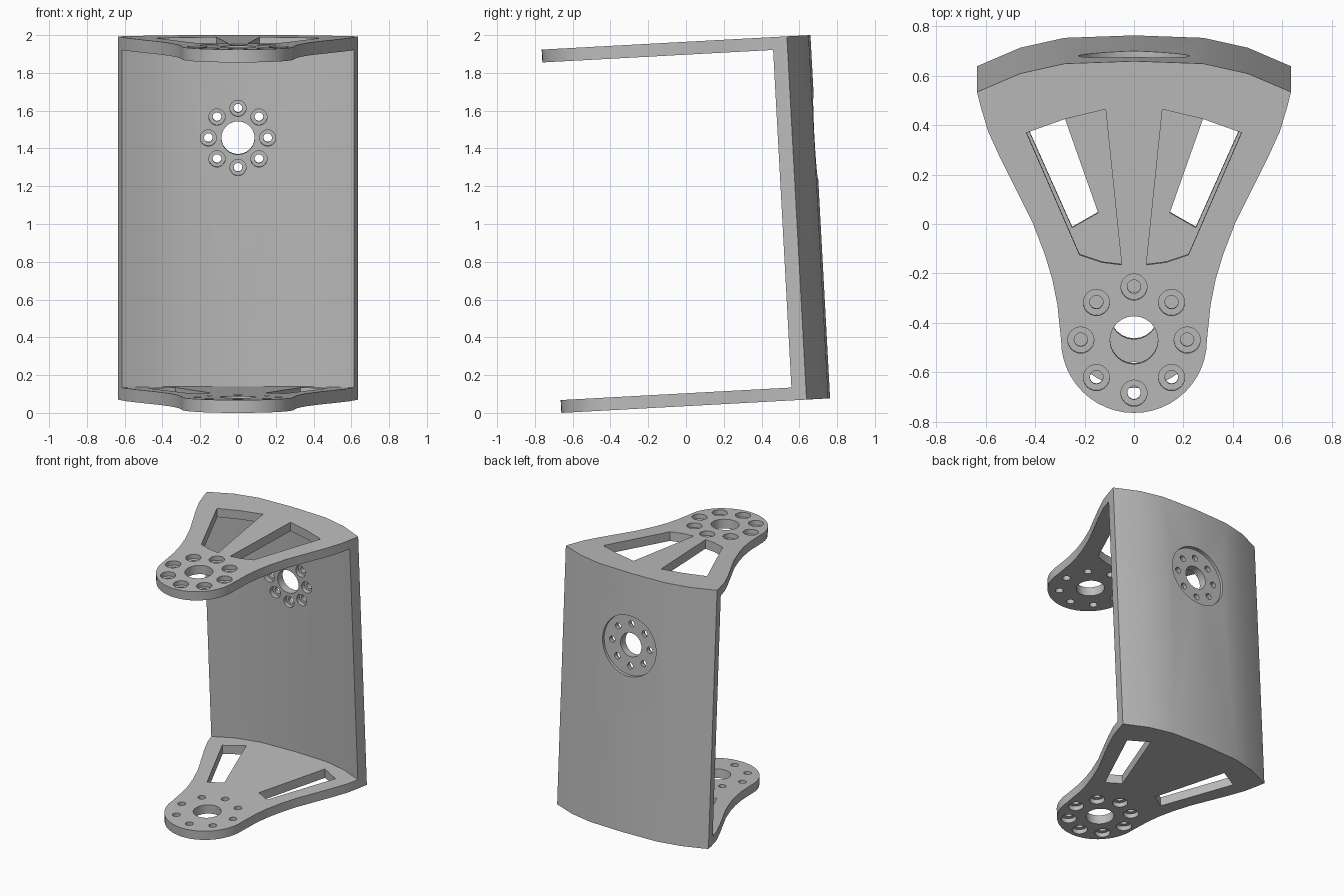
import bpy, bmesh
from math import sin, cos, pi, radians
from mathutils import Matrix

cube = bpy.data.objects.get("Cube")
if cube:
    bpy.data.objects.remove(cube, do_unlink=True)

HEIGHT, SHEET, WALL = 1.926, 0.068, 0.085
TILT = radians(3.1)
HUB_U, HUB_R = 0.295, 0.295      # rounded plate end
PORT_W = 1.385                   # height of the wall port


def prism(bm, pts, lo, hi, axis="z"):
    """Extrude a closed 2D outline between lo and hi along an axis."""
    def place(p, h):
        return (p[0], p[1], h) if axis == "z" else (p[0], h, p[1])
    rings = [[bm.verts.new(place(p, h)) for p in pts] for h in (lo, hi)]
    bm.faces.new(rings[0])
    bm.faces.new(rings[1])
    n = len(pts)
    for i in range(n):
        j = (i + 1) % n
        bm.faces.new((rings[0][i], rings[0][j], rings[1][j], rings[1][i]))


def circle(x, y, r, n=24):
    return [(x + r * cos(2 * pi * i / n), y + r * sin(2 * pi * i / n)) for i in range(n)]


def bolt_ring(cy, ring, r):
    return [circle(ring * cos(i * pi / 4), cy + ring * sin(i * pi / 4), r) for i in range(8)]


def mirrored(pts):
    return [(-x, y) for x, y in pts]


def make_object(name, bm):
    bmesh.ops.recalc_face_normals(bm, faces=bm.faces[:])
    mesh = bpy.data.meshes.new(name)
    bm.to_mesh(mesh)
    bm.free()
    obj = bpy.data.objects.new(name, mesh)
    bpy.context.collection.objects.link(obj)
    return obj


# Solid blank: rounded front, flared sides, curved back
arc = [(HUB_R * sin(i * pi / 24), HUB_U - HUB_R * cos(i * pi / 24)) for i in range(1, 13)]
flare = [(.31, .44), (.33, .54), (.36, .64), (.41, .77), (.48, .91),
         (.54, 1.03), (.59, 1.14), (.62, 1.24), (.635, 1.30)]
back = [(.46, 1.375), (.28, 1.415)]
half = arc + flare + back
bm = bmesh.new()
prism(bm, [(0, 0)] + half + [(0, 1.425)] + mirrored(half)[::-1], 0, HEIGHT)
bracket = make_object("bracket", bm)

# Space between the two plates, in front of the curved wall
inner = [(.8, -.2), (.8, 1.14), (.635, 1.30 - WALL)] + [(x, u - WALL) for x, u in back]
cavity = bmesh.new()
prism(cavity, inner + [(0, 1.425 - WALL)] + mirrored(inner)[::-1], SHEET, HEIGHT - SHEET)

# Through holes and plate windows
through = bmesh.new()
for c in [circle(0, HUB_U, .097)] + bolt_ring(HUB_U, .215, .027):
    prism(through, c, -.1, HEIGHT + .1)
for c in [circle(0, PORT_W, .088)] + bolt_ring(PORT_W, .157, .023):
    prism(through, c, 1.25, 1.6, "y")
top_window = [(.05, .60), (.13, .61), (.22, .64), (.435, 1.135), (.28, 1.19), (.115, 1.23)]
low_window = [(.145, .71), (.25, .65), (.475, 1.155), (.33, 1.235)]
for flip in (list, mirrored):
    prism(through, flip(top_window), HEIGHT - .15, HEIGHT + .1)
    prism(through, flip(low_window), -.1, .15)

# Counterbores and the round recess on the back
bores = bmesh.new()
for c in bolt_ring(HUB_U, .215, .053):
    prism(bores, c, -.1, SHEET / 2)
    prism(bores, c, HEIGHT - SHEET / 2, HEIGHT + .1)
for c in bolt_ring(PORT_W, .157, .043):
    prism(bores, c, 1.25, 1.368, "y")
prism(bores, circle(0, PORT_W, .225, 40), 1.397, 1.6, "y")

# Cut everything out of the blank
cutters = [make_object(n, b) for n, b in
           (("cavity_cutter", cavity), ("hole_cutter", through), ("bore_cutter", bores))]
for cutter in cutters:
    cutter.hide_render = True
    mod = bracket.modifiers.new(cutter.name, "BOOLEAN")
    mod.operation = "DIFFERENCE"
    mod.solver = "EXACT"
    mod.object = cutter
bpy.context.view_layer.update()
final = bpy.data.meshes.new_from_object(bracket.evaluated_get(bpy.context.evaluated_depsgraph_get()))
bracket.modifiers.clear()
bracket.data = final
for cutter in cutters:
    bpy.data.objects.remove(cutter, do_unlink=True)

# Lean the bracket back
final.transform(Matrix.Translation((0, -.66, 0)) @ Matrix.Rotation(TILT, 4, "X"))

# Single grey finish
grey = bpy.data.materials.new("plain_grey")
grey.use_nodes = True
grey.diffuse_color = (.5, .5, .5, 1)
grey.node_tree.nodes["Principled BSDF"].inputs["Base Color"].default_value = (.5, .5, .5, 1)
final.materials.clear()
final.materials.append(grey)

bpy.ops.object.select_all(action="DESELECT")
bracket.select_set(True)
bpy.context.view_layer.objects.active = bracket
bpy.ops.object.shade_smooth_by_angle(angle=radians(25))
